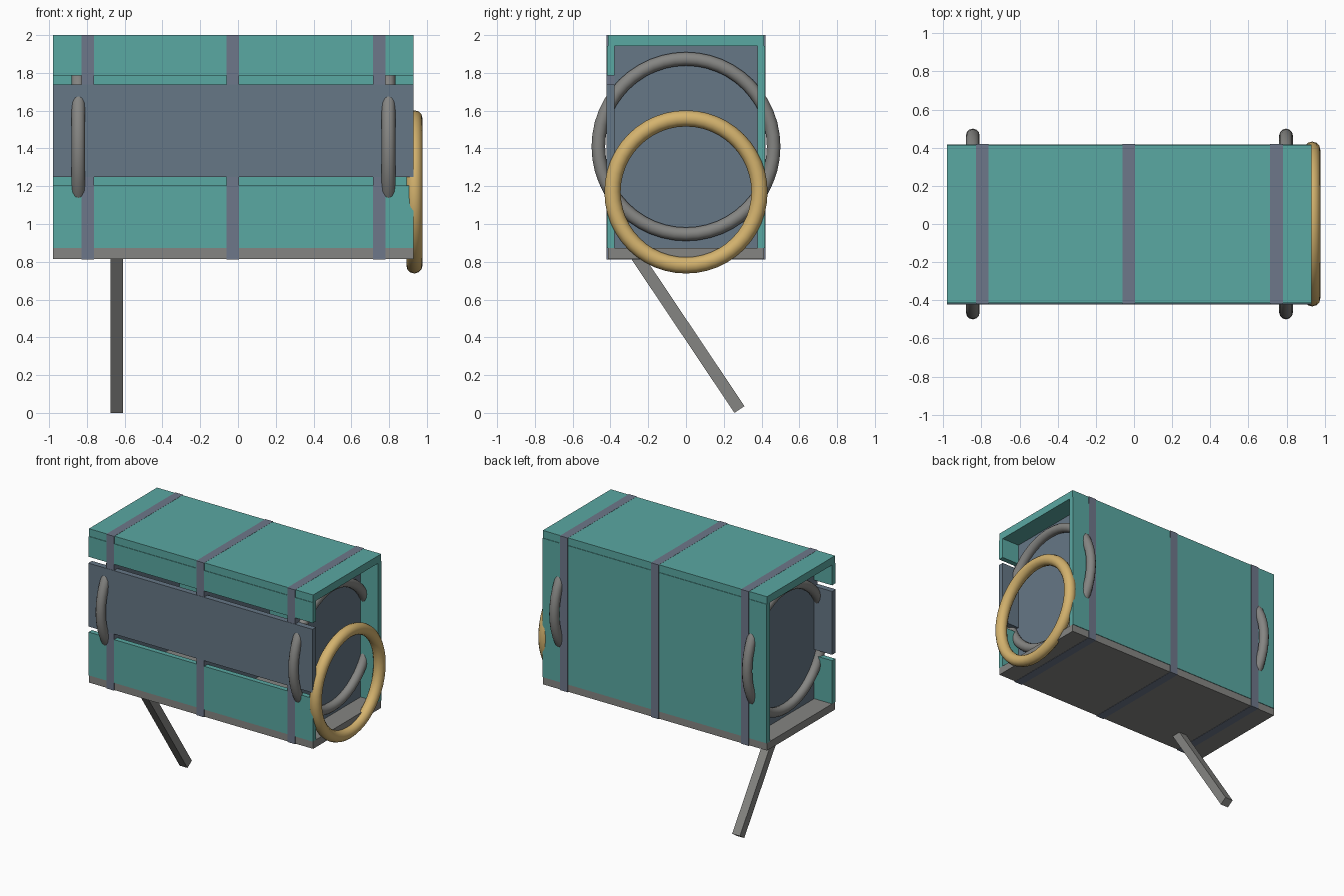
import bpy
from math import pi, atan2
from mathutils import Vector

cube = bpy.data.objects.get("Cube")
if cube:
    bpy.data.objects.remove(cube, do_unlink=True)


def material(name, rgb):
    m = bpy.data.materials.new(name)
    m.use_nodes = True
    m.diffuse_color = (*rgb, 1)
    m.node_tree.nodes["Principled BSDF"].inputs["Base Color"].default_value = (*rgb, 1)
    return m


TEAL = material("teal", (0.102, 0.392, 0.361))
SLATE = material("slate_blue", (0.133, 0.184, 0.238))
STRAP = material("strap_grey_blue", (0.155, 0.187, 0.254))
GREY = material("grey", (0.235, 0.235, 0.225))
GOLD = material("gold", (0.66, 0.45, 0.156))


def finish(name, mat):
    obj = bpy.context.object
    obj.name = name
    obj.data.materials.append(mat)
    return obj


def box(name, mat, x, y, z):
    """Box from (min, max) ranges on each axis."""
    bpy.ops.mesh.primitive_cube_add(size=1)
    obj = finish(name, mat)
    obj.location = [(a + b) / 2 for a, b in (x, y, z)]
    obj.scale = [b - a for a, b in (x, y, z)]
    return obj


def ring(name, mat, x, z, outer, tube):
    bpy.ops.mesh.primitive_torus_add(
        major_radius=outer - tube, minor_radius=tube, major_segments=48,
        minor_segments=12, location=(x, 0, z), rotation=(0, pi / 2, 0))
    obj = finish(name, mat)
    bpy.ops.object.shade_smooth_by_angle(angle=0.6)
    return obj


LENGTH = (-0.98, 0.93)
BOTTOM, TOP = 0.815, 2.0
FLOOR, CEILING = 0.872, 1.942
HALF, INNER = 0.418, 0.378

# Case shell
box("floor_panel", GREY, LENGTH, (-0.414, 0.414), (BOTTOM, FLOOR))
box("roof_panel", TEAL, LENGTH, (-0.414, 0.414), (CEILING, TOP))
box("back_wall", TEAL, LENGTH, (INNER, HALF), (FLOOR, CEILING))
box("front_lower_panel", TEAL, LENGTH, (-HALF, -INNER), (FLOOR, 1.205))
box("front_upper_panel", TEAL, LENGTH, (-HALF, -INNER), (1.785, CEILING))
box("front_middle_panel", SLATE, LENGTH, (-HALF - 0.004, -INNER), (1.25, 1.738))

# Bulkheads with straps wrapped around the shell
for label, x in (("right", -0.795), ("middle", -0.028), ("left", 0.747)):
    span = (x - 0.033, x + 0.033)
    box(label + "_bulkhead", SLATE, span, (-INNER, INNER), (FLOOR, CEILING))
    edge = HALF + 0.002
    low, high = BOTTOM - 0.002, TOP + 0.001
    box(label + "_strap_front", STRAP, span, (-edge, -INNER), (low, high))
    box(label + "_strap_back", STRAP, span, (INNER, edge), (low, high))
    box(label + "_strap_top", STRAP, span, (-INNER, INNER), (CEILING, high))
    box(label + "_strap_bottom", STRAP, span, (-INNER, INNER), (low, FLOOR))

# Rings
ring("right_grey_ring", GREY, -0.845, 1.41, 0.5, 0.036)
ring("left_grey_ring", GREY, 0.797, 1.41, 0.5, 0.036)
ring("gold_end_ring", GOLD, 0.934, 1.17, 0.432, 0.043)

# Slanted leg under the floor
foot, hip = Vector((-0.643, 0.283, 0.018)), Vector((-0.643, -0.268, 0.84))
run = hip - foot
leg = box("slanted_leg", GREY, (-0.033, 0.033), (-0.032, 0.032), (0, run.length))
leg.location = (foot + hip) / 2
leg.rotation_euler.x = atan2(-run.y, run.z)
